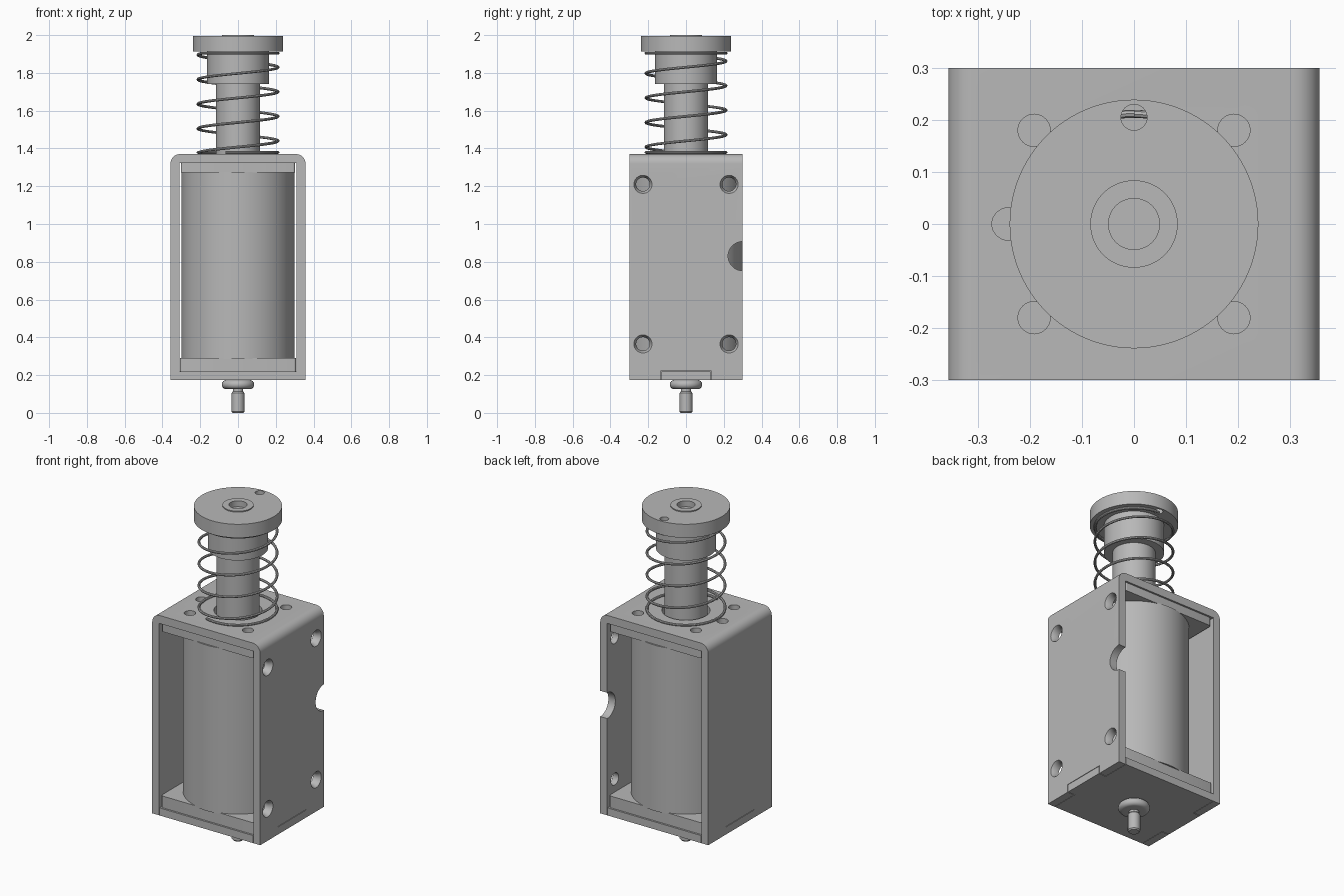
import bpy, bmesh, math
from mathutils import Matrix, Vector

if "Cube" in bpy.data.objects:
    bpy.data.objects.remove(bpy.data.objects["Cube"], do_unlink=True)

GREY = (0.48, 0.48, 0.48, 1)
steel = bpy.data.materials.new("grey steel")
steel.use_nodes = True
steel.diffuse_color = GREY
steel.node_tree.nodes["Principled BSDF"].inputs["Base Color"].default_value = GREY


def activate(ob):
    bpy.ops.object.select_all(action="DESELECT")
    ob.select_set(True)
    bpy.context.view_layer.objects.active = ob


def add_object(name, bm):
    bmesh.ops.recalc_face_normals(bm, faces=bm.faces)
    mesh = bpy.data.meshes.new(name)
    bm.to_mesh(mesh)
    bm.free()
    mesh.materials.append(steel)
    ob = bpy.data.objects.new(name, mesh)
    bpy.context.collection.objects.link(ob)
    return ob


def smooth(ob):
    activate(ob)
    bpy.ops.object.shade_smooth_by_angle(angle=math.radians(30))


def lathe(name, profile, sides=64, place=Matrix()):
    """Solid of revolution from (radius, height) points; both ends are capped."""
    bm = bmesh.new()
    rings = []
    for r, z in profile:
        rings.append([bm.verts.new(place @ Vector((r * math.cos(a), r * math.sin(a), z)))
                      for a in (math.tau * i / sides for i in range(sides))])
    for low, high in zip(rings, rings[1:]):
        for i in range(sides):
            j = (i + 1) % sides
            bm.faces.new((low[i], low[j], high[j], high[i]))
    bm.faces.new(rings[0][::-1])
    bm.faces.new(rings[-1])
    return add_object(name, bm)


def box(name, x, y, z0, z1, corner=0):
    bm = bmesh.new()
    bmesh.ops.create_cube(bm, size=1)
    for v in bm.verts:
        v.co = (v.co.x * 2 * x, v.co.y * 2 * y, z0 + (v.co.z + 0.5) * (z1 - z0))
    if corner:
        upright = [e for e in bm.edges if abs(e.verts[0].co.z - e.verts[1].co.z) > 0.01]
        bmesh.ops.bevel(bm, geom=upright, offset=corner, segments=4, profile=0.5, affect="EDGES")
    return add_object(name, bm)


def cut(ob, cutters):
    activate(ob)
    for cutter in cutters:
        cutter.hide_render = True
        mod = ob.modifiers.new("cut", "BOOLEAN")
        mod.operation, mod.solver, mod.object = "DIFFERENCE", "EXACT", cutter
        bpy.ops.object.modifier_apply(modifier=mod.name)
        bpy.data.objects.remove(cutter, do_unlink=True)


# Bent U-shaped frame with rounded upper outside corners
OUT, IN, DEPTH = 0.357, 0.311, 0.3
BOTTOM, TOP, UNDER = 0.175, 1.37, 1.322
BEND = 0.05
half = [(IN, UNDER), (IN, BOTTOM), (OUT, BOTTOM)]
for i in range(9):
    a = math.pi / 2 * i / 8
    half.append((OUT - BEND + BEND * math.cos(a), TOP - BEND + BEND * math.sin(a)))
outline = half + [(-x, z) for x, z in reversed(half)]
bm = bmesh.new()
face = bm.faces.new([bm.verts.new((x, -DEPTH, z)) for x, z in outline])
swept = bmesh.ops.extrude_face_region(bm, geom=[face])["geom"]
bmesh.ops.translate(bm, vec=(0, 2 * DEPTH, 0), verts=[v for v in swept if isinstance(v, bmesh.types.BMVert)])
frame = add_object("frame", bm)

# Openings: plunger, top holes, countersunk side holes, cable notch, tab slots
cutters = [lathe("plunger_opening", [(0.13, 1.3), (0.13, 1.4)])]
for x, y in [(sx * 0.192, sy * 0.18) for sx in (-1, 1) for sy in (-1, 1)] + [(-0.242, 0)]:
    cutters.append(lathe("top_hole", [(0.031, 1.3), (0.031, 1.4)], 32, Matrix.Translation((x, y, 0))))
sideways = Matrix.Rotation(math.pi / 2, 4, "Y")
for y in (-0.228, 0.228):
    for z in (0.365, 1.21):
        place = Matrix.Translation((0, y, z)) @ sideways
        cutters.append(lathe("side_hole", [(0.036, 0.28), (0.036, 0.335), (0.048, OUT), (0.048, 0.4)], 32, place))
cutters.append(lathe("notch", [(0.077, 0.28), (0.077, 0.4)], 48, Matrix.Translation((0, DEPTH, 0.83)) @ sideways))
cutters.append(box("tab_slot", 0.5, 0.134, 0.1, 0.223))
cut(frame, cutters)
smooth(frame)

# Base plate with locking tabs reaching through the side walls
bm = bmesh.new()
half = [(IN - 0.002, -DEPTH), (IN - 0.002, -0.13), (OUT, -0.13), (OUT, 0.13), (IN - 0.002, 0.13), (IN - 0.002, DEPTH)]
plate = half + [(-x, y) for x, y in reversed(half)]
face = bm.faces.new([bm.verts.new((x, y, BOTTOM)) for x, y in plate])
swept = bmesh.ops.extrude_face_region(bm, geom=[face])["geom"]
bmesh.ops.translate(bm, vec=(0, 0, 0.045), verts=[v for v in swept if isinstance(v, bmesh.types.BMVert)])
add_object("base_plate", bm)

# Bobbin flanges and coil
smooth(box("lower_flange", 0.307, 0.289, 0.22, 0.29, 0.012))
smooth(box("upper_flange", 0.302, 0.289, 1.272, UNDER, 0.012))
smooth(lathe("coil", [(0.299, 0.285), (0.299, 1.275)], 96))

# Plunger shaft, collar and cap
smooth(lathe("plunger_shaft", [(0.117, 1.3), (0.117, 1.75)]))
smooth(lathe("plunger_collar", [(0.163, 1.742), (0.163, 1.916)]))
cap = lathe("cap", [(0.239, 1.913), (0.239, 1.994), (0.084, 1.994), (0.084, 2.0),
                    (0.049, 2.0), (0.049, 1.965)], 96)
cut(cap, [lathe("spring_hole", [(0.025, 1.88), (0.025, 2.05)], 32, Matrix.Translation((0, 0.205, 0)))])
smooth(cap)

# Bottom grommet and push pin
ring = [(0.062 + 0.024 * math.cos(a), 0.15 + 0.024 * math.sin(a))
        for a in (math.pi * (i / 12 - 0.5) for i in range(13))]
smooth(lathe("grommet", [(0.03, 0.126)] + ring + [(0.05, 0.176)], 48))
smooth(lathe("push_pin", [(0.028, 0), (0.034, 0.007), (0.034, 0.105), (0.027, 0.114), (0.027, 0.2)], 32))

# Return spring with closed end turns
curve = bpy.data.curves.new("return_spring", "CURVE")
curve.dimensions = "3D"
curve.bevel_depth = 0.0075
curve.bevel_resolution = 2
curve.use_fill_caps = True
steps, start, end = 264, -0.3, 5.25
line = curve.splines.new("POLY")
line.points.add(steps)
for i, p in enumerate(line.points):
    t = start + (end - start) * i / steps
    z = min(max(1.44 + 0.13 * (t - 1), 1.379), 1.904)
    p.co = (0.212 * math.cos(math.tau * t), 0.212 * math.sin(math.tau * t), z, 1)
curve.materials.append(steel)
spring = bpy.data.objects.new("return_spring", curve)
bpy.context.collection.objects.link(spring)
activate(spring)
bpy.ops.object.convert(target="MESH")
smooth(bpy.context.view_layer.objects.active)
